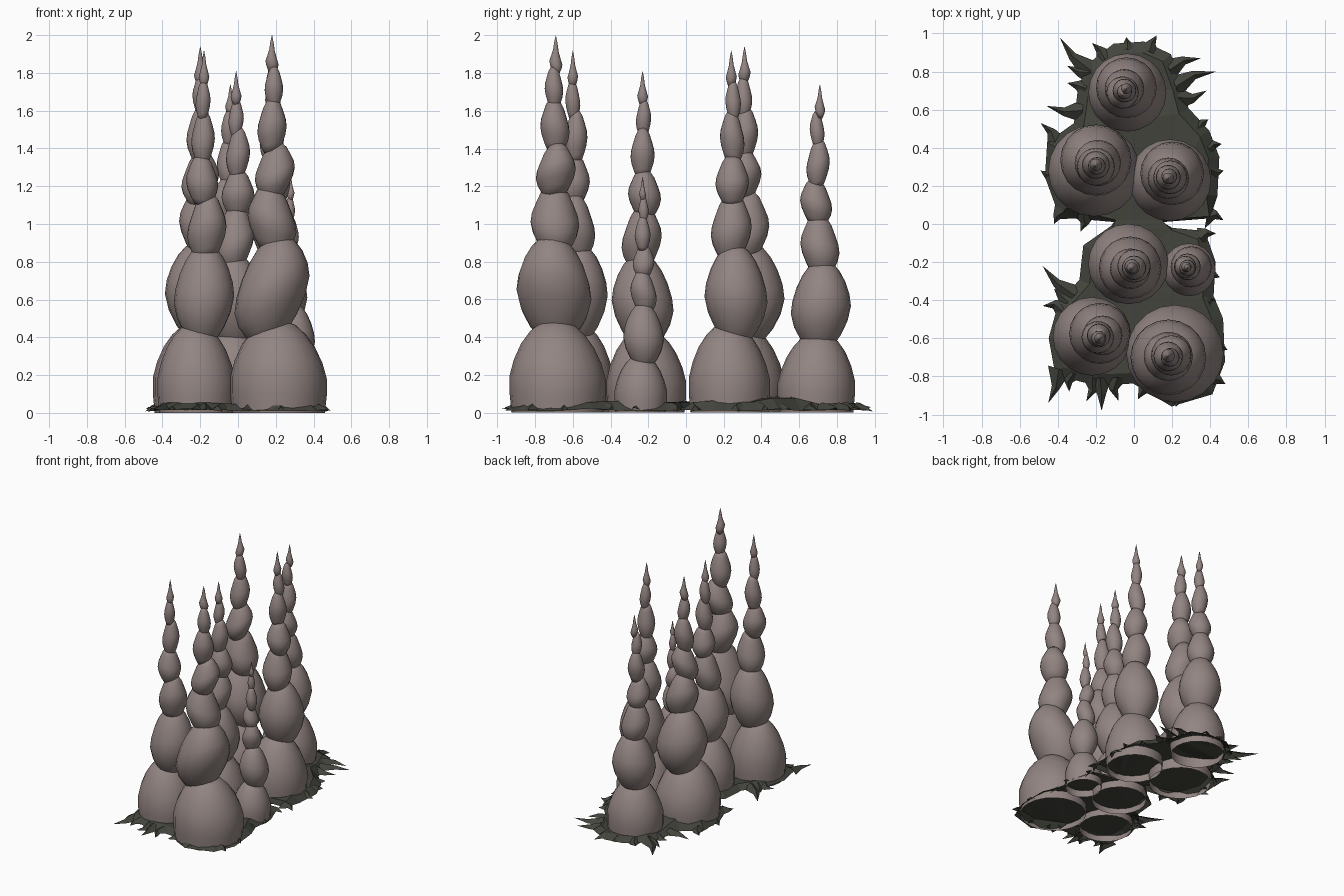
import bpy, bmesh, math, random
from mathutils import Vector

if "Cube" in bpy.data.objects:
    bpy.data.objects.remove(bpy.data.objects["Cube"])

random.seed(4)


def material(name, col):
    m = bpy.data.materials.new(name)
    m.diffuse_color = (*col, 1)
    m.use_nodes = True
    m.node_tree.nodes["Principled BSDF"].inputs["Base Color"].default_value = m.diffuse_color
    return m


STONE = material("stone", (0.29, 0.235, 0.225))
MOSS = material("moss", (0.055, 0.058, 0.045))


def finish(bm, name, mat, smooth):
    me = bpy.data.meshes.new(name)
    bm.to_mesh(me)
    bm.free()
    ob = bpy.data.objects.new(name, me)
    bpy.context.collection.objects.link(ob)
    me.materials.append(mat)
    for p in me.polygons:
        p.use_smooth = smooth


# Shared proportions of the stacked bulbs (height fractions, radius fractions)
LEVELS = [0, .178, .425, .575, .69, .81, .9, 1]
RADII = [1, .77, .5, .41, .3, .19, .135]
BASE = [(0, .95), (.2, .99), (.38, .99), (.55, .9), (.72, .75), (.85, .57), (.95, .36), (1, .1)]
EGG = [(0, .12), (.06, .38), (.18, .67), (.32, .89), (.47, 1), (.6, .95), (.74, .81), (.86, .62), (.95, .4), (1, .1)]
UPPER = [(0, .5), (.12, .7), (.28, .91), (.43, 1), (.57, .95), (.72, .79), (.88, .6), (1, .35)]
TIP = [(0, .5), (.15, .85), (.27, 1), (.42, .72), (.6, .42), (.8, .26), (1, .02)]
SIDES = 20


def spire(name, height, radius, centres, lean=0.0):
    bm = bmesh.new()
    n = len(centres)
    for i, (cx, cy) in enumerate(centres):
        z0, z1 = LEVELS[i] * height, LEVELS[i + 1] * height
        if i < n - 1:
            z1 += .16 * (z1 - z0) + (.04 * height if i == 0 else 0)
        prof = BASE if i == 0 else EGG if i == 1 else TIP if i == n - 1 else UPPER
        tx, ty = random.uniform(-.4, .4), random.uniform(-.4, .4)
        if i == 1:
            tx, ty = lean or tx * .5, ty * .5
        prev = None
        for t, f in prof:
            r = f * radius * RADII[i]
            ring = []
            for k in range(SIDES):
                a = 2 * math.pi * k / SIDES
                dx, dy = r * math.cos(a), r * math.sin(a)
                dz = (tx * dx + ty * dy) * (t * .3 if i == 0 else 1)
                ring.append(bm.verts.new((cx + dx, cy + dy, z0 + t * (z1 - z0) + dz)))
            if prev:
                for k in range(SIDES):
                    j = (k + 1) % SIDES
                    bm.faces.new((prev[k], prev[j], ring[j], ring[k]))
            elif i:
                bm.faces.new(ring[::-1])
            prev = ring
        bm.faces.new(prev)
    finish(bm, name, STONE, True)


# Seven spires
spire("front_right_spire", 2.0, .258, [(.215, -.68), (.18, -.70), (.18, -.695), (.195, -.69),
      (.18, -.695), (.19, -.70), (.18, -.69)], lean=.5)
spire("front_left_spire", 1.92, .208, [(-.22, -.59), (-.18, -.575), (-.165, -.585), (-.19, -.595),
      (-.185, -.585), (-.185, -.60), (-.18, -.60)])
spire("middle_spire", 1.81, .213, [(-.03, -.21), (-.02, -.23), (-.02, -.235), (0, -.22),
      (0, -.23), (-.01, -.225), (-.01, -.23)])
spire("small_spire", 1.25, .14, [(.29, -.24), (.30, -.225), (.28, -.225), (.27, -.225),
      (.28, -.23), (.275, -.225), (.28, -.23)])
spire("back_right_spire", 1.92, .217, [(.19, .23), (.20, .265), (.18, .24), (.19, .245),
      (.18, .245), (.185, .25), (.18, .24)])
spire("back_left_spire", 1.94, .243, [(-.21, .28), (-.20, .335), (-.19, .32), (-.20, .30),
      (-.20, .31), (-.195, .305), (-.20, .31)])
spire("rear_spire", 1.74, .207, [(-.035, .69), (-.04, .715), (-.05, .71), (-.06, .69),
      (-.05, .70), (-.05, .695), (-.04, .71)])

# Ground mat: outline (clockwise from the rear) and the tips of its spikes
OUTLINE = [(-.1, .93), (.05, .94), (.18, .88), (.24, .72), (.27, .6), (.38, .48), (.43, .35),
           (.42, .15), (.4, .03), (.15, .01), (.2, -.02), (.36, -.05), (.41, -.2), (.4, -.38),
           (.45, -.5), (.46, -.72), (.4, -.88), (.2, -.94), (0, -.82), (-.2, -.83), (-.4, -.78),
           (-.43, -.6), (-.38, -.42), (-.27, -.3), (-.25, -.12), (-.12, -.01), (-.1, .01),
           (-.38, .05), (-.45, .25), (-.44, .42), (-.3, .52), (-.28, .68), (-.24, .82)]
SPIKES = [(.12, .99), (.35, .87), (.43, .8), (.38, .7), (.39, .55), (.46, .42), (.47, .28),
          (.47, .02), (.43, -.05), (.45, -.28), (.43, -.4), (.49, -.66), (.48, -.84), (.22, -.96),
          (.02, -.92), (-.08, -.93), (-.17, -.98), (-.25, -.93), (-.34, -.88), (-.45, -.94),
          (-.48, -.43), (-.48, -.22), (-.42, -.34), (-.28, -.04), (-.42, 0), (-.49, .28),
          (-.49, .53), (-.46, .62), (-.35, .74), (-.35, .83), (-.39, .98), (-.22, .95), (-.04, .98)]
pts = [Vector((x, y, 0)) for x, y in OUTLINE]
N = len(pts)

bm = bmesh.new()
outer, inner = [], []
for i, p in enumerate(pts):
    tan = (pts[(i + 1) % N] - pts[i - 1]).normalized()
    inward = Vector((tan.y, -tan.x, 0))
    near_gap = abs(p.y) < .03
    o = p - inward * (0 if near_gap else .018)
    q = p + inward * (.012 if near_gap else .04)
    outer.append(bm.verts.new((o.x, o.y, random.uniform(.008, .025))))
    rise = .03 if .4 < p.y < .65 else 0
    inner.append(bm.verts.new((q.x, q.y, random.uniform(.045, .065) + rise)))
for i in range(N):
    j = (i + 1) % N
    bm.faces.new((outer[i], inner[i], inner[j], outer[j]))
edges = [bm.edges.get((inner[i], inner[(i + 1) % N])) for i in range(N)]
bmesh.ops.triangle_fill(bm, edges=edges, use_beauty=True)

# Bent, ridged spikes growing out of the nearest bit of the outline
for x, y in SPIKES:
    tip = Vector((x, y, 0))
    best = None
    for i in range(N):
        a, d = pts[i], pts[(i + 1) % N] - pts[i]
        q = a + d * max(0, min(1, (tip - a).dot(d) / d.length_squared))
        if best is None or (tip - q).length < (tip - best).length:
            best = q
    out = (tip - best).normalized()
    side = Vector((-out.y, out.x, 0))
    root = best - out * .02
    mid = root.lerp(tip, .5) + side * random.uniform(-.025, .025)
    rows = []
    for c, w, h in ((root, .06, .055), (mid, .023, .038)):
        rows.append([bm.verts.new(c + side * s * w + Vector((0, 0, h if s == 0 else .015)))
                     for s in (-1, 0, 1)])
    tv = bm.verts.new(tip + Vector((0, 0, random.uniform(.005, .035))))
    for k in (0, 1):
        bm.faces.new((rows[0][k], rows[0][k + 1], rows[1][k + 1], rows[1][k]))
        bm.faces.new((rows[1][k], rows[1][k + 1], tv))
bm.normal_update()
bmesh.ops.reverse_faces(bm, faces=[f for f in bm.faces if f.normal.z < 0])
finish(bm, "ground_mat", MOSS, False)
